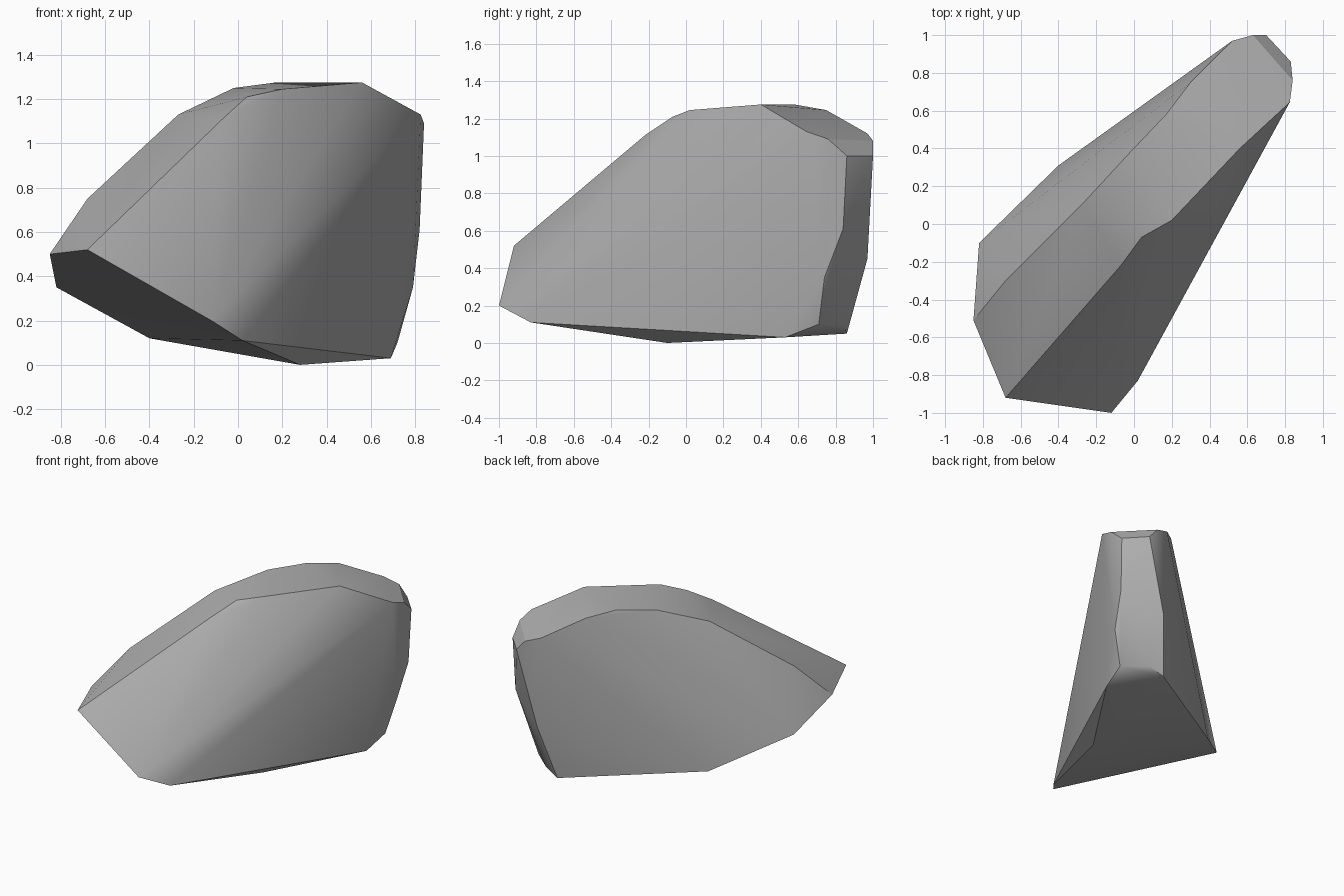
import bpy
import bmesh
import math

default_cube = bpy.data.objects.get("Cube")
if default_cube:
    bpy.data.objects.remove(default_cube, do_unlink=True)


def make_material(name, colour):
    material = bpy.data.materials.new(name)
    material.use_nodes = True
    material.diffuse_color = colour
    material.node_tree.nodes["Principled BSDF"].inputs["Base Color"].default_value = colour
    return material


def hull_object(name, outlines, material):
    """Wrap a tight convex skin around a handful of corner outlines."""
    bm = bmesh.new()
    for outline in outlines:
        for corner in outline:
            bm.verts.new(corner)
    result = bmesh.ops.convex_hull(bm, input=list(bm.verts))
    loose = [v for v in bm.verts if not v.link_faces]
    bmesh.ops.delete(bm, geom=loose, context="VERTS")
    bmesh.ops.recalc_face_normals(bm, faces=list(bm.faces))
    mesh = bpy.data.meshes.new(name)
    bm.to_mesh(mesh)
    bm.free()
    mesh.materials.append(material)
    rock = bpy.data.objects.new(name, mesh)
    bpy.context.collection.objects.link(rock)
    return rock


# Broken front face, with its lower lip
front_face = [(-.68, -.92, .52), (-.12, -1, .2), (.02, -.83, .11),
              (-.85, -.51, .5), (-.82, -.1, .35)]

# Underside
base = [(-.4, .31, .12), (.28, -.1, 0), (.69, .53, .03),
        (.72, .71, .1), (.57, .84, .1), (.46, .86, .05)]

# Narrow back end: near edge rising, then far edge
back_end = [(.79, .74, .35), (.82, .84, .61), (.83, .86, 1),
            (.7, 1, 1), (.63, 1, 1.08), (.55, .97, .45)]

# Two ridges bounding the flat crest
far_ridge = [(-.68, -.3, .75), (-.27, .11, 1.13), (-.02, .38, 1.25),
             (.17, .58, 1.275), (.3, .75, 1.245), (.52, .97, 1.12)]
near_ridge = [(-.07, -.22, 1.11), (.04, -.07, 1.21), (.2, .02, 1.245),
              (.56, .4, 1.275), (.825, .645, 1.13), (.84, .76, 1.09)]

stone = make_material("stone grey", (.42, .42, .42, 1))
boulder = hull_object("boulder", [front_face, base, back_end, far_ridge, near_ridge], stone)

# Soft shading over shallow facets, crisp at the breaks
bpy.ops.object.select_all(action="DESELECT")
boulder.select_set(True)
bpy.context.view_layer.objects.active = boulder
bpy.ops.object.shade_smooth_by_angle(angle=math.radians(32))
